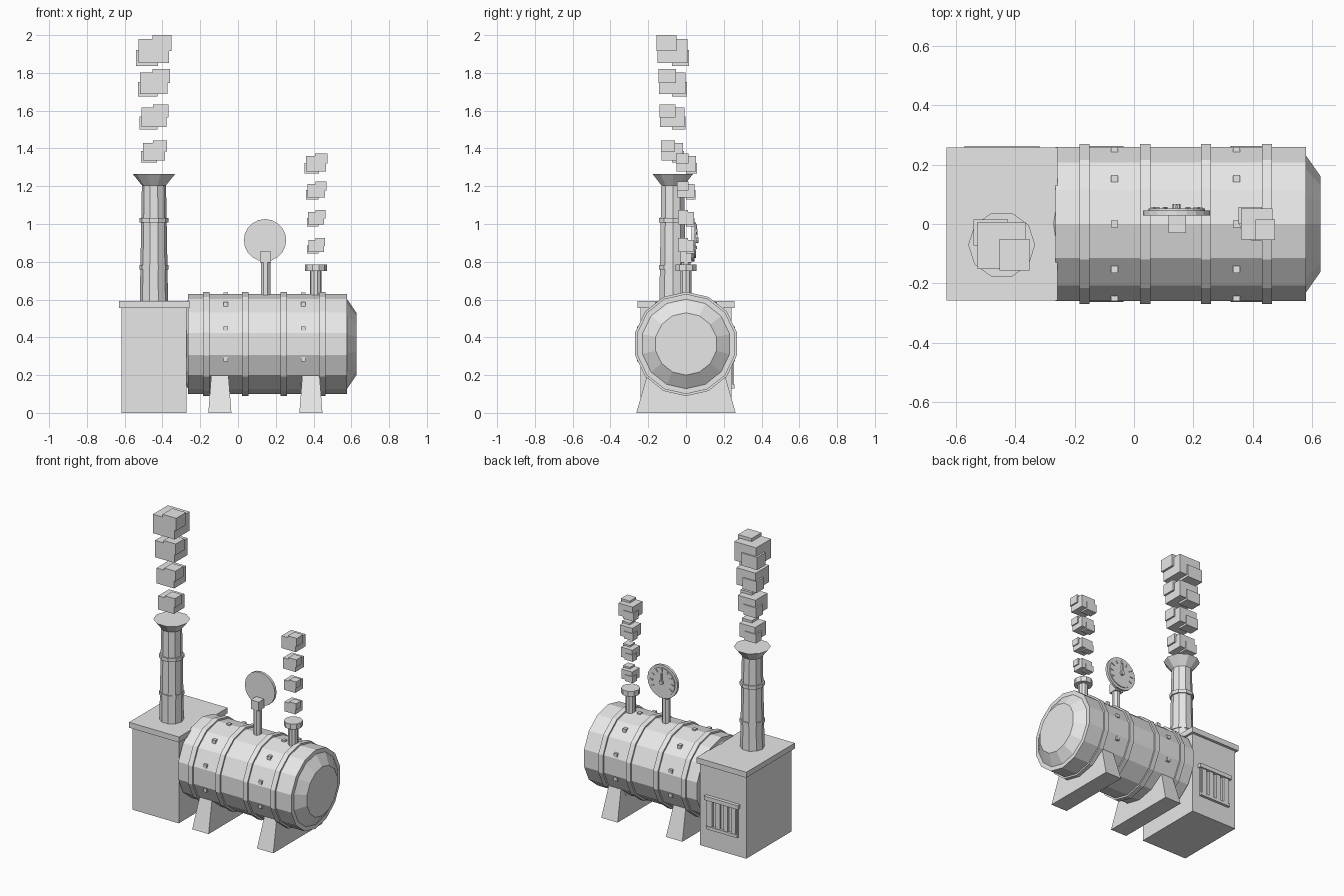
import bpy, bmesh, math
from mathutils import Matrix, Vector

if "Cube" in bpy.data.objects:
    bpy.data.objects.remove(bpy.data.objects["Cube"])

grey = bpy.data.materials.new("light_grey")
grey.diffuse_color = (0.8, 0.8, 0.8, 1)
grey.use_nodes = True
grey.node_tree.nodes["Principled BSDF"].inputs["Base Color"].default_value = grey.diffuse_color


def finish(name, bm):
    bmesh.ops.recalc_face_normals(bm, faces=bm.faces)
    me = bpy.data.meshes.new(name)
    bm.to_mesh(me)
    bm.free()
    me.materials.append(grey)
    ob = bpy.data.objects.new(name, me)
    bpy.context.collection.objects.link(ob)
    return ob


def add_box(bm, x0, x1, y0, y1, z0, z1, rot=None):
    m = Matrix.Translation(((x0 + x1) / 2, (y0 + y1) / 2, (z0 + z1) / 2))
    m = m @ Matrix.Diagonal((x1 - x0, y1 - y0, z1 - z0, 1))
    bmesh.ops.create_cube(bm, size=1, matrix=rot @ m if rot else m)


def boxes(name, *specs):
    bm = bmesh.new()
    for s in specs:
        add_box(bm, *s)
    return finish(name, bm)


def lathe(name, origin, axis, profile, sides, start=0.0):
    """Solid of revolution; profile is (distance along axis, radius)."""
    bm = bmesh.new()
    rings = []
    for t, r in profile:
        ring = []
        for i in range(sides):
            a = start + 2 * math.pi * i / sides
            c, s = r * math.cos(a), r * math.sin(a)
            p = {'X': (t, s, c), 'Y': (s, t, c), 'Z': (c, s, t)}[axis]
            ring.append(bm.verts.new(Vector(origin) + Vector(p)))
        rings.append(ring)
    for a, b in zip(rings, rings[1:]):
        for i in range(sides):
            j = (i + 1) % sides
            bm.faces.new((a[i], a[j], b[j], b[i]))
    bm.faces.new(rings[0])
    bm.faces.new(rings[-1])
    return finish(name, bm)


# Firebox with overhanging lid
boxes("firebox", (-0.617, -0.273, -0.24, 0.24, 0, 0.56))
boxes("firebox_lid", (-0.63, -0.258, -0.258, 0.258, 0.555, 0.592))

# Grate on the back of the firebox
bars = [(x - 0.016, x + 0.016, 0.23, 0.254, 0.14, 0.34)
        for x in (-0.53, -0.472, -0.414, -0.356)]
boxes("grate", (-0.57, -0.318, 0.23, 0.263, 0.325, 0.352),
      (-0.56, -0.328, 0.23, 0.258, 0.13, 0.15),
      (-0.56, -0.55, 0.23, 0.25, 0.14, 0.34),
      (-0.338, -0.328, 0.23, 0.25, 0.14, 0.34), *bars)

# Barrel with domed ends
CZ = 0.365
lathe("barrel", (0, 0, CZ), 'X',
      [(-0.31, 0.165), (-0.264, 0.237), (-0.264, 0.265),
       (0.578, 0.265), (0.578, 0.237), (0.627, 0.165)], 14)
for i, x in enumerate((-0.167, 0.038, 0.242, 0.447)):
    lathe(f"barrel_band_{i + 1}", (x, 0, CZ), 'X',
          [(-0.017, 0.276), (0.017, 0.276)], 14)

# Bolts around the barrel
bm = bmesh.new()
for x in (-0.065, 0.345):
    for k in range(10):
        a = k * math.pi / 5
        y, z = 0.26 * math.sin(a), CZ + 0.26 * math.cos(a)
        add_box(bm, x - 0.012, x + 0.012, y - 0.012, y + 0.012, z - 0.012, z + 0.012)
finish("bolts", bm)

# Tapered support legs
for i, x in enumerate((-0.096, 0.386)):
    bm = bmesh.new()
    add_box(bm, -0.061, 0.061, -0.263, 0.263, 0, 0.22)
    for v in bm.verts:
        if v.co.z > 0.1:
            v.co.x *= 0.72
            v.co.y *= 0.76
        v.co.x += x
    finish(f"support_leg_{i + 1}", bm)

# Chimney with joint rings and flared top
CH = (-0.445, -0.07, 0)
lathe("chimney", CH, 'Z',
      [(0.58, 0.075), (1.205, 0.064), (1.265, 0.1126)], 10)
for i, z in enumerate((0.77, 1.02)):
    lathe(f"chimney_ring_{i + 1}", CH, 'Z',
          [(z - 0.012, 0.077), (z + 0.012, 0.077)], 10)

# Steam valve
lathe("valve_pipe", (0.412, 0, 0), 'Z', [(0.58, 0.031), (0.76, 0.031)], 10)
lathe("valve_cap", (0.412, 0, 0), 'Z', [(0.75, 0.058), (0.785, 0.058)], 10)

# Gauge on a post, dial facing the back
GX, GZ = 0.143, 0.914
lathe("gauge_post", (0.146, 0, 0), 'Z', [(0.58, 0.027), (0.82, 0.027)], 8, math.pi / 8)
boxes("gauge_block", (0.116, 0.175, -0.03, 0.032, 0.795, 0.855))
lathe("gauge_disc", (GX, 0, GZ), 'Y', [(0.028, 0.112), (0.046, 0.112)], 20)
lathe("gauge_face", (GX, 0, GZ), 'Y', [(0.04, 0.095), (0.052, 0.095)], 20)
bm = bmesh.new()
for k in range(9):
    rot = Matrix.Translation((GX, 0, GZ)) @ Matrix.Rotation(math.radians(-120 + 30 * k), 4, 'Y')
    add_box(bm, -0.004, 0.004, 0.045, 0.058, 0.068, 0.087, rot)
finish("gauge_ticks", bm)
boxes("gauge_needle", (GX - 0.004, GX + 0.004, 0.045, 0.062, GZ - 0.015, GZ + 0.06))
lathe("gauge_hub", (GX, 0, GZ), 'Y', [(0.045, 0.014), (0.067, 0.014)], 8)


# Smoke puffs: a main block with an upper and a lower offset block
def puff(name, x, y, z, s):
    parts = [(-0.084, 0.078, -0.079, 0.08, 0.016, 0.143),
             (-0.097, 0.02, 0.0, 0.088, 0.0, 0.085),
             (-0.01, 0.092, -0.083, 0.022, 0.08, 0.164)]
    o = (x, x, y, y, z, z)
    boxes(name, *[tuple(b + s * v for b, v in zip(o, p)) for p in parts])


for i, (z, s) in enumerate(((1.325, 0.72), (1.5, 0.81), (1.675, 0.89), (1.836, 1.0))):
    puff(f"chimney_smoke_{i + 1}", -0.443, -0.073, z, s)
for i, (z, s) in enumerate(((0.843, 0.5), (0.988, 0.52), (1.131, 0.57), (1.267, 0.65))):
    puff(f"valve_steam_{i + 1}", 0.415, 0.0, z, s)
